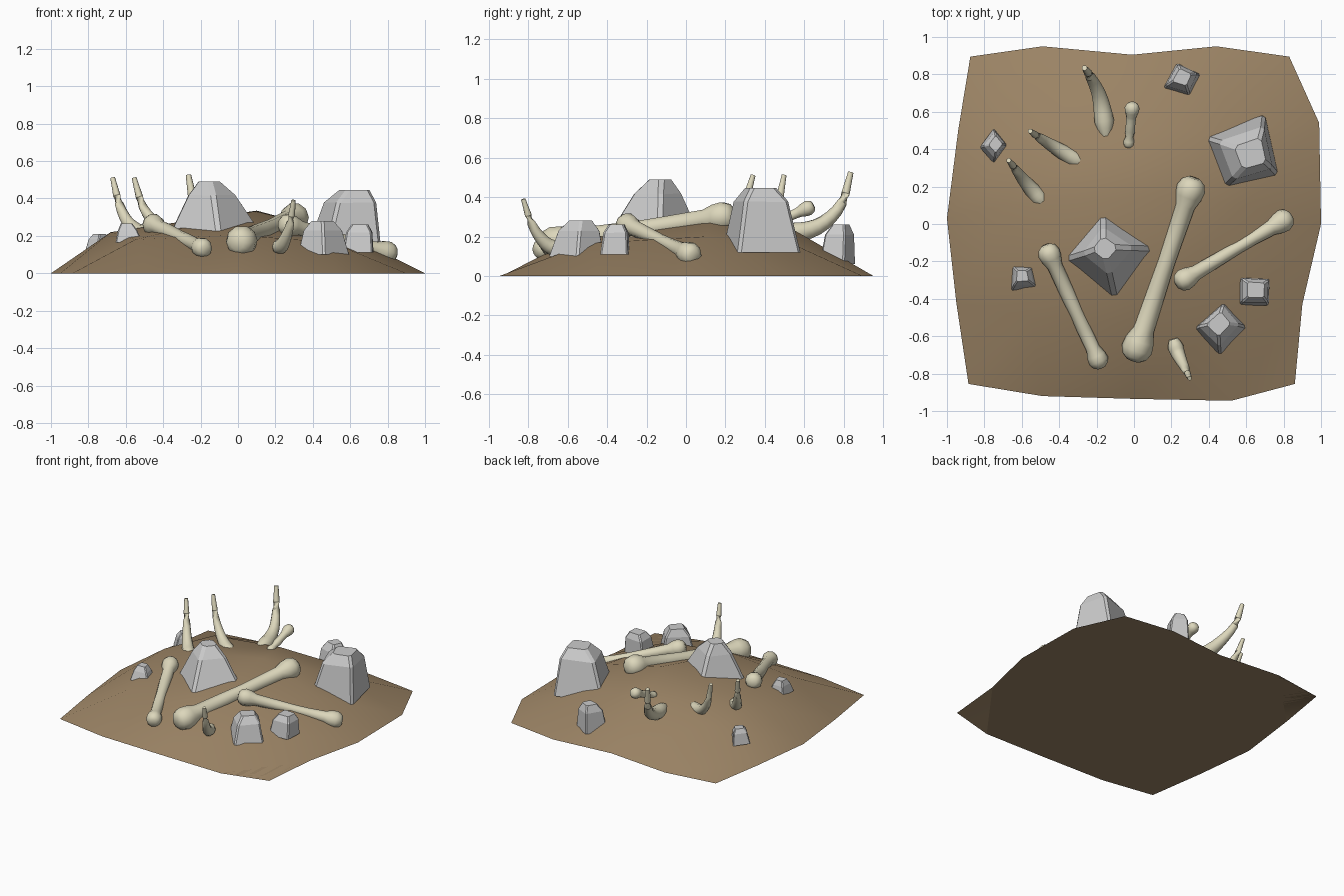
import bpy, bmesh, math
from mathutils import Vector

if "Cube" in bpy.data.objects:
    bpy.data.objects.remove(bpy.data.objects["Cube"])


def material(name, rgb):
    m = bpy.data.materials.new(name)
    m.diffuse_color = (*rgb, 1)
    m.use_nodes = True
    m.node_tree.nodes["Principled BSDF"].inputs["Base Color"].default_value = m.diffuse_color
    return m


EARTH = material("earth", (0.33, 0.23, 0.13))
BONE = material("bone", (0.72, 0.68, 0.50))


def finish(bm, name, mat=None, smooth=None):
    bmesh.ops.recalc_face_normals(bm, faces=bm.faces[:])
    me = bpy.data.meshes.new(name)
    bm.to_mesh(me)
    bm.free()
    ob = bpy.data.objects.new(name, me)
    bpy.context.collection.objects.link(ob)
    if mat:
        me.materials.append(mat)
    if smooth:
        bpy.ops.object.select_all(action='DESELECT')
        ob.select_set(True)
        bpy.context.view_layer.objects.active = ob
        bpy.ops.object.shade_smooth_by_angle(angle=math.radians(smooth))
    return ob


def loft(bm, rings):
    """Skin a list of equal-length point rings and cap both ends."""
    vs = [[bm.verts.new(p) for p in r] for r in rings]
    n = len(vs[0])
    for a, b in zip(vs, vs[1:]):
        for i in range(n):
            j = (i + 1) % n
            bm.faces.new((a[i], a[j], b[j], b[i]))
    bm.faces.new(vs[0][::-1])
    bm.faces.new(vs[-1])


def tube(name, path, radii, sides=10):
    """Round bar along a path with a radius at every point."""
    pts = [Vector(p) for p in path]
    bm = bmesh.new()
    rings = []
    for i, (p, r) in enumerate(zip(pts, radii)):
        t = (pts[min(i + 1, len(pts) - 1)] - pts[max(i - 1, 0)]).normalized()
        u = t.cross(Vector((0.5, 0.4, -0.6) if abs(t.z) > 0.9 else (0, 0, 1))).normalized()
        v = t.cross(u)
        rings.append([p + r * (math.cos(a) * u + math.sin(a) * v)
                      for a in (2 * math.pi * k / sides for k in range(sides))])
    loft(bm, rings)
    return finish(bm, name, BONE, 50)


# earth mound: 5 x 5 control net with a flat underside
net = [
    [(-.885, -.855, 0), (-.49, -.92, 0), (0, -.935, 0), (.52, -.945, 0), (.86, -.855, 0)],
    [(-.95, -.42, 0), (-.55, -.5, .18), (0, -.53, .205), (.5, -.5, .165), (.9, -.43, 0)],
    [(-1, .03, 0), (-.68, .1, .22), (.1, .15, .335), (.6, .1, .2), (1, 0, 0)],
    [(-.94, .5, 0), (-.55, .5, .2), (0, .5, .26), (.5, .5, .18), (.99, .54, 0)],
    [(-.875, .895, 0), (-.49, .95, 0), (-.01, .905, 0), (.44, .95, 0), (.83, .895, 0)],
]
bm = bmesh.new()
g = [[bm.verts.new(p) for p in row] for row in net]
for j in range(4):
    for i in range(4):
        bm.faces.new((g[j][i], g[j][i + 1], g[j + 1][i + 1], g[j + 1][i]))
rim = g[0][:4] + [g[j][4] for j in range(4)] + g[4][:0:-1] + [g[j][0] for j in range(4, 0, -1)]
bm.faces.new(rim[::-1])
finish(bm, "earth_mound", EARTH, 32)


# long bones: shaft with a swollen knob at each end
def bone(name, a, b, ra, shaft, rb):
    a, b = Vector(a), Vector(b)
    length = (b - a).length
    # (distance from that end in knob radii, radius in knob radii)
    knob = [(-.75, .45), (-.5, .8), (0, 1), (.6, .92), (1.3, .68)]
    d = [(k * ra, r * ra) for k, r in knob]
    d += [(length * .36, shaft * 1.1), (length * .55, shaft), (length * .7, shaft * 1.05)]
    d += [(length - k * rb, r * rb) for k, r in knob[::-1]]
    u = (b - a).normalized()
    tube(name, [a + u * s for s, _ in d], [r for _, r in d])


bone("large_bone", (.015, -.67, .17), (.305, .19, .30), .084, .047, .078)
bone("right_bone", (.265, -.30, .26), (.80, .02, .11), .06, .033, .062)
bone("left_bone", (-.455, -.155, .26), (-.19, -.73, .135), .06, .037, .055)
bone("small_bone", (-.028, .43, .26), (-.01, .62, .345), .03, .025, .04)


# tusks: curved tapering horns rising outward from the mound
def tusk(name, ctrl, r):
    c = [Vector(p) for p in ctrl]
    c = [2 * c[0] - c[1]] + c + [2 * c[-1] - c[-2]]
    pts = []
    for i in range(1, len(c) - 2):
        p0, p1, p2, p3 = c[i - 1:i + 3]
        for k in range(3):
            t = k / 3
            pts.append(.5 * (2 * p1 + (p2 - p0) * t + (2 * p0 - 5 * p1 + 4 * p2 - p3) * t * t
                             + (3 * p1 - p0 - 3 * p2 + p3) * t ** 3))
    pts.append(c[-2])
    n = len(pts) - 1
    radii = [r * (.55 if i == 0 else .85 if i == 1 else
                  1.0 - .72 * max(0, i / n - .2) / .8) for i in range(n + 1)]
    tube(name, pts, radii)


tusk("back_tusk", [(-.15, .47, .22), (-.165, .59, .225), (-.19, .7, .27),
                   (-.235, .79, .37), (-.265, .835, .525)], .052)
tusk("middle_tusk", [(-.26, .315, .20), (-.35, .365, .215), (-.44, .42, .265),
                     (-.51, .465, .36), (-.555, .497, .51)], .046)
tusk("left_tusk", [(-.475, .10, .21), (-.53, .165, .22), (-.59, .235, .275),
                   (-.635, .295, .37), (-.67, .34, .51)], .046)
tusk("front_tusk", [(.21, -.615, .145), (.23, -.68, .145), (.255, -.735, .19),
                    (.28, -.785, .27), (.297, -.825, .39)], .042)


# rocks: base quad, narrower shoulder and cap, with chipped edges
def rock(name, base, z0, z1, z2, s1, s2, shift):
    b = [Vector((x, y, 0)) for x, y in base]
    c = sum(b, Vector()) / 4
    sh = Vector((*shift, 0))
    bm = bmesh.new()
    rings = []
    for z, s, f in ((z0, 1, 0), (z1, s1, .6), (z2, s2, 1)):
        rings.append([c + (p - c) * s + sh * f + Vector((0, 0, z)) for p in b])
    loft(bm, rings)
    size = (b[0] - b[2]).length
    up = [e for e in bm.edges if abs(e.verts[0].co.z - e.verts[1].co.z) > .01]
    bmesh.ops.bevel(bm, geom=up, offset=size * .035, segments=1, affect='EDGES')
    finish(bm, name)


rocks = [
    ("centre_rock", [(-.38, -.19), (-.10, -.41), (.145, -.13), (-.168, .085)],
     .20, .42, .49, .52, .27, (-.03, .03)),
    ("right_rock", [(.36, .47), (.47, .18), (.77, .265), (.70, .585)],
     .12, .38, .445, .70, .42, (.05, .0)),
    ("front_rock", [(.315, -.56), (.46, -.70), (.60, -.55), (.485, -.41)],
     .10, .23, .28, .76, .46, (-.01, .02)),
    ("side_rock", [(.56, -.435), (.72, -.435), (.725, -.295), (.56, -.285)],
     .11, .22, .26, .85, .55, (.01, .01)),
    ("left_pebble", [(-.655, -.355), (-.51, -.345), (-.535, -.225), (-.65, -.225)],
     .165, .23, .265, .72, .45, (-.01, .01)),
    ("far_left_pebble", [(-.825, .41), (-.75, .325), (-.675, .42), (-.75, .51)],
     .10, .18, .21, .78, .5, (.01, .01)),
    ("back_rock", [(.15, .72), (.30, .675), (.355, .80), (.23, .86)],
     .06, .21, .26, .82, .5, (0, .02)),
]
for r in rocks:
    rock(*r)
